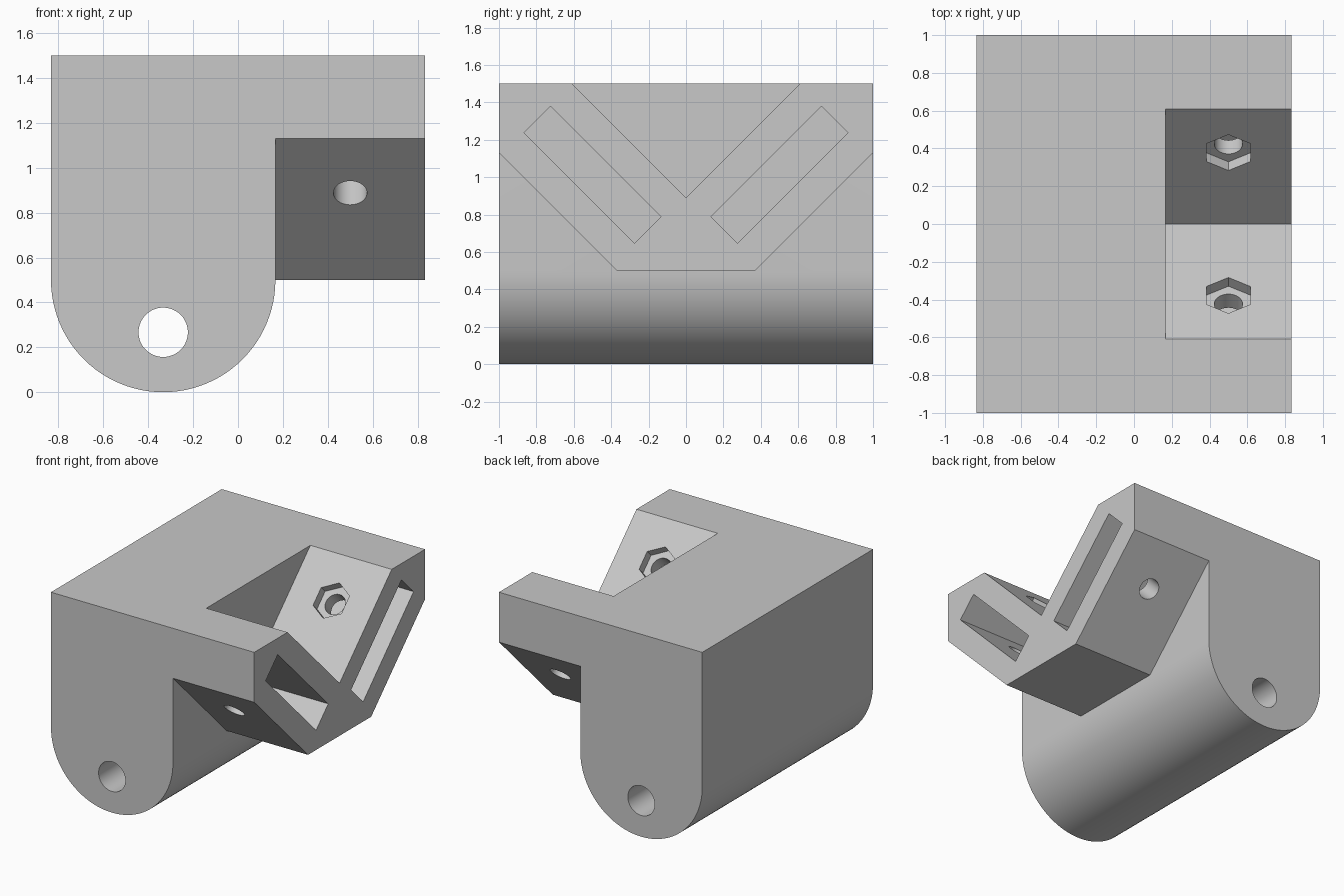
import bpy, bmesh, math
from mathutils import Vector, Matrix

cube = bpy.data.objects.get("Cube")
if cube:
    bpy.data.objects.remove(cube, do_unlink=True)

grey = bpy.data.materials.new("light grey")
grey.use_nodes = True
COLOUR = (0.58, 0.58, 0.58, 1)
grey.diffuse_color = COLOUR
grey.node_tree.nodes["Principled BSDF"].inputs["Base Color"].default_value = COLOUR


def prism(name, points, offset):
    """Extrude a closed 3D outline by an offset vector."""
    bm = bmesh.new()
    face = bm.faces.new([bm.verts.new(p) for p in points])
    ext = bmesh.ops.extrude_face_region(bm, geom=[face])
    moved = [v for v in ext["geom"] if isinstance(v, bmesh.types.BMVert)]
    bmesh.ops.translate(bm, verts=moved, vec=offset)
    bmesh.ops.recalc_face_normals(bm, faces=bm.faces)
    mesh = bpy.data.meshes.new(name)
    bm.to_mesh(mesh)
    bm.free()
    mesh.materials.append(grey)
    obj = bpy.data.objects.new(name, mesh)
    bpy.context.collection.objects.link(obj)
    return obj


def ring(centre, axis_u, axis_v, radius, sides):
    """Points of a regular polygon, first corner along axis_u."""
    return [Vector(centre) + radius * (math.cos(a) * Vector(axis_u) + math.sin(a) * Vector(axis_v))
            for a in (2 * math.pi * i / sides for i in range(sides))]


def combine(target, tool, operation):
    """Apply a boolean and discard the tool."""
    tool.hide_render = True
    mod = target.modifiers.new(operation.lower(), "BOOLEAN")
    mod.operation, mod.solver, mod.object = operation, "EXACT", tool
    bpy.context.view_layer.objects.active = target
    bpy.ops.object.modifier_apply(modifier=mod.name)
    bpy.data.objects.remove(tool, do_unlink=True)


SIDE, INNER = 5 / 6, 1 / 6      # outer side and inner face of the arm
MID = -1 / 3                    # middle of the rounded body
HOLE_X = 0.5

# Body: upright block with a half-round bottom
arc = [(MID + 0.5 * math.cos(a), -1, 0.5 + 0.5 * math.sin(a))
       for a in (math.pi + math.pi * i / 48 for i in range(49))]
body = prism("bracket", [(INNER, -1, 1.5), (-SIDE, -1, 1.5)] + arc, (0, 2, 0))

# Arm: V-shaped cradle on the side
half = [(0.37, 0.5), (1, 1.13), (1, 1.5), (0.61, 1.5)]
outline = half + [(0, 0.89)] + [(-y, z) for y, z in reversed(half)]
arm = prism("arm", [(0, y, z) for y, z in outline], (SIDE, 0, 0))
combine(body, arm, "UNION")

# Pivot hole along the rounded bottom
pivot = prism("pivot_cutter", ring((MID, -1.1, 0.267), (1, 0, 0), (0, 0, 1), 0.11, 48), (0, 2.2, 0))
combine(body, pivot, "DIFFERENCE")

# Slots, bolt holes and nut pockets in both sloping walls
for s in (-1, 1):
    slope = Vector((0, s, 1)).normalized()
    out = Vector((0, -s, 1)).normalized()
    across = Vector((1, 0, 0))
    centre = Vector((INNER, s * 0.5, 1.0125))
    corners = [centre + u * 0.418 * slope + v * 0.1 * out
               for u, v in ((1, 1), (1, -1), (-1, -1), (-1, 1))]
    combine(body, prism("slot_cutter", corners, (0.8, 0, 0)), "DIFFERENCE")

    surface = Vector((HOLE_X, s * 0.378, 1.268))
    bolt = ring(surface + 0.2 * out, slope, across, 0.075, 32)
    combine(body, prism("bolt_cutter", bolt, -0.9 * out), "DIFFERENCE")
    nut = ring(surface + 0.1 * out, slope, across, 0.134, 6)
    combine(body, prism("nut_cutter", nut, -0.165 * out), "DIFFERENCE")

# Smooth curves, keep edges crisp
bpy.ops.object.select_all(action="DESELECT")
body.select_set(True)
bpy.context.view_layer.objects.active = body
bpy.ops.object.shade_smooth_by_angle(angle=math.radians(25))
